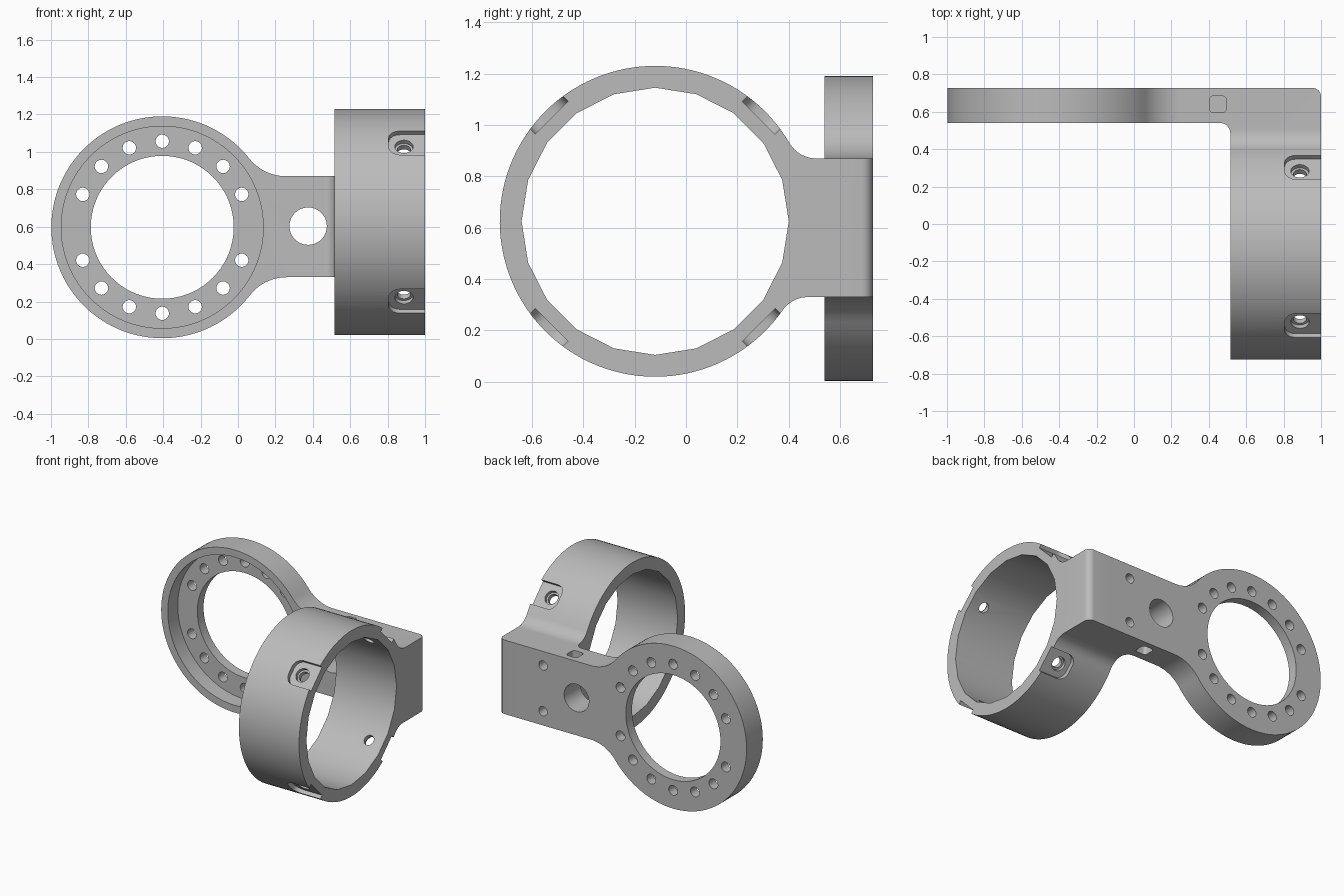
import bpy, bmesh
from math import sin, cos, pi, sqrt, atan2, radians
from mathutils import Matrix

if "Cube" in bpy.data.objects:
    bpy.data.objects.remove(bpy.data.objects["Cube"])

grey = bpy.data.materials.new("machined grey")
grey.use_nodes = True
grey.diffuse_color = (0.5, 0.5, 0.5, 1)
grey.node_tree.nodes["Principled BSDF"].inputs["Base Color"].default_value = (0.5, 0.5, 0.5, 1)

# Main dimensions
FX, FZ, FR = -0.405, 0.597, 0.593     # flange ring centre and radius
SY, SZ, SR = -0.12, 0.625, 0.605      # sleeve centre and radius
Y0, Y1 = 0.54, 0.727                  # arm plate front and back
Z0, Z1 = 0.33, 0.87                   # arm bottom and top
X0, X1 = 0.515, 1.0                   # sleeve ends


def arc(cx, cy, r, a, b, n):
    return [(cx + r * cos(a + (b - a) * i / n), cy + r * sin(a + (b - a) * i / n)) for i in range(n + 1)]


def circle(cx, cy, r, n=32, start=0.0):
    return arc(cx, cy, r, start, start + 2 * pi, n)[:-1]


def prism(name, pts, axis, lo, hi, matrix=None):
    """Extrude a 2D outline along an axis."""
    place = {"x": lambda u, v, w: (w, u, v),
             "y": lambda u, v, w: (u, w, v),
             "z": lambda u, v, w: (u, v, w)}[axis]
    bm = bmesh.new()
    ends = [[bm.verts.new(place(u, v, w)) for u, v in pts] for w in (lo, hi)]
    bm.faces.new(ends[0])
    bm.faces.new(ends[1][::-1])
    n = len(pts)
    for i in range(n):
        j = (i + 1) % n
        bm.faces.new((ends[0][i], ends[0][j], ends[1][j], ends[1][i]))
    bmesh.ops.recalc_face_normals(bm, faces=bm.faces)
    if matrix:
        bm.transform(matrix)
    mesh = bpy.data.meshes.new(name)
    bm.to_mesh(mesh)
    bm.free()
    mesh.materials.append(grey)
    ob = bpy.data.objects.new(name, mesh)
    bpy.context.collection.objects.link(ob)
    return ob


def combine(target, other, operation):
    """Apply a boolean and discard the helper."""
    mod = target.modifiers.new("bool", "BOOLEAN")
    mod.operation, mod.object, mod.solver = operation, other, "EXACT"
    bpy.context.view_layer.objects.active = target
    bpy.ops.object.modifier_apply(modifier=mod.name)
    bpy.data.objects.remove(other)


def keyhole(cx, cy, R, r, end):
    """Disc blended by fillets of radius r into a straight bar from Z0 to Z1."""
    top, bottom = Z1 + r - cy, Z0 - r - cy
    dt, db = sqrt((R + r) ** 2 - top ** 2), sqrt((R + r) ** 2 - bottom ** 2)
    at, ab = atan2(top, dt), atan2(bottom, db)
    pts = arc(cx, cy, R, at, ab + 2 * pi, 96)
    pts += arc(cx + db, cy + bottom, r, ab + pi, pi / 2, 12)[1:]
    pts += [(end, Z0), (end, Z1)]
    pts += arc(cx + dt, cy + top, r, -pi / 2, at - pi, 12)[:-1]
    return pts


def corner(cx, cy, dx, dy, r, e=0.02):
    """Leftover between a square corner and its rounding arc."""
    pts = [(cx - dx * e, cy - dy * e), (cx + dx * r, cy - dy * e)]
    for i in range(9):
        a = pi / 2 * i / 8
        pts.append((cx + dx * r * (1 - sin(a)), cy + dy * r * (1 - cos(a))))
    return pts + [(cx - dx * e, cy + dy * r)]


def rounded_box(x0, x1, y0, y1, r):
    return (arc(x1 - r, y1 - r, r, 0, pi / 2, 5) + arc(x0 + r, y1 - r, r, pi / 2, pi, 5)
            + arc(x0 + r, y0 + r, r, pi, 1.5 * pi, 5) + arc(x1 - r, y0 + r, r, 1.5 * pi, 2 * pi, 5))


# Flange with arm, joined to the sleeve with its mounting block
bracket = prism("bracket", keyhole(FX, FZ, FR, 0.25, 0.8), "y", Y0, Y1)
sleeve = prism("sleeve", keyhole(SY, SZ, SR, 0.12, Y1), "x", X0, X1)
combine(bracket, sleeve, "UNION")
combine(bracket, prism("inner_fillet", corner(X0, Y0, -1, -1, 0.055), "z", Z0, Z1), "UNION")


def cut(*args):
    combine(bracket, prism("cutter", *args), "DIFFERENCE")


# Rounded outer corner, sleeve bore and flange bore with front recess
cut(corner(X1, Y1, -1, -1, 0.045), "z", 0.2, 1.0)
cut(circle(SY, SZ, 0.52, 20, pi / 2), "x", 0.4, 1.1)
cut(circle(FX, FZ, 0.54, 96), "y", 0.4, 0.655)
cut(circle(FX, FZ, 0.382, 72), "y", 0.4, 0.9)

# Ring of flange bolt holes, leaving out the two on the centre line
for i in range(16):
    if i % 8:
        a = i * pi / 8
        cut(circle(FX + 0.46 * cos(a), FZ + 0.46 * sin(a), 0.036, 20), "y", 0.4, 0.9)

# Arm hole, back screw holes, top and bottom square pockets
cut(circle(0.375, 0.603, 0.1, 40), "y", 0.4, 0.9)
for side in (-1, 1):
    cut(circle(0.645, 0.6 + side * 0.167, 0.034, 20), "y", 0.56, 0.9)
pocket = rounded_box(0.403, 0.493, 0.595, 0.685, 0.022)
cut(pocket, "z", Z1 - 0.13, 1.0)
cut(pocket, "z", 0.2, Z0 + 0.13)

# Four open-ended flats on the sleeve, each with a countersunk radial hole
for k in range(4):
    turn = Matrix.Translation((0, SY, SZ)) @ Matrix.Rotation(radians(45 + 90 * k), 4, "X")
    cut(rounded_box(0.805, 1.2, -0.09, 0.09, 0.06), "z", 0.57, 0.7, turn)
    cut(circle(0.887, 0, 0.049, 24), "z", 0.545, 0.7, turn)
    cut(circle(0.887, 0, 0.036, 20), "z", 0.4, 0.7, turn)

# Smooth curved walls, crisp edges
bpy.ops.object.select_all(action="DESELECT")
bracket.select_set(True)
bpy.context.view_layer.objects.active = bracket
bpy.ops.object.shade_smooth_by_angle(angle=radians(30))
